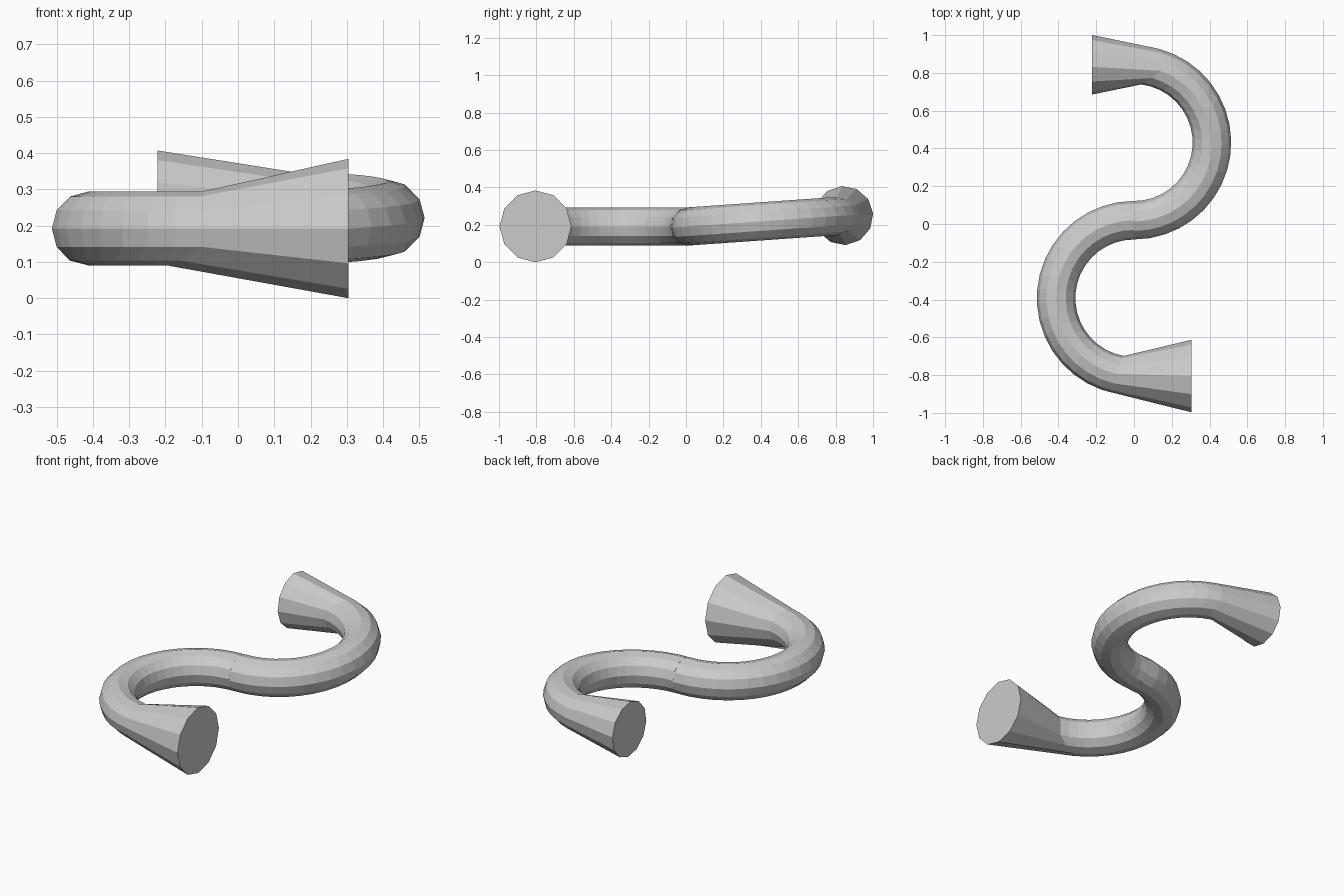
import bpy, bmesh
from math import sin, cos, pi, radians
from mathutils import Matrix

cube = bpy.data.objects.get("Cube")
if cube:
    bpy.data.objects.remove(cube, do_unlink=True)

SIDES, STEPS = 12, 18
BEND, TUBE = 0.4125, 0.102     # centreline radius and pipe radius
JOINT = Matrix.Translation((0, 0.02, 0.192))

grey = bpy.data.materials.new("light_grey")
grey.use_nodes = True
colour = (0.6, 0.6, 0.6, 1)
grey.diffuse_color = colour
grey.node_tree.nodes["Principled BSDF"].inputs["Base Color"].default_value = colour

ANGLES = [2 * pi * k / SIDES for k in range(SIDES)]


def loft(name, rings, matrix):
    """Skin a list of rings and close both ends."""
    bm = bmesh.new()
    loops = [[bm.verts.new(matrix @ Matrix.Translation(p).translation) for p in ring]
             for ring in rings]
    for a, b in zip(loops, loops[1:]):
        for k in range(SIDES):
            j = (k + 1) % SIDES
            bm.faces.new((a[k], a[j], b[j], b[k]))
    bm.faces.new(loops[0])
    bm.faces.new(loops[-1])
    bmesh.ops.recalc_face_normals(bm, faces=bm.faces)
    mesh = bpy.data.meshes.new(name)
    bm.to_mesh(mesh)
    bm.free()
    mesh.materials.append(grey)
    obj = bpy.data.objects.new(name, mesh)
    bpy.context.collection.objects.link(obj)


def bend_ring(fraction, cut):
    """Ring part of the way round the half turn; cut is where each side stops."""
    ring = []
    for p in ANGLES:
        t = (pi - radians(cut(p))) * fraction
        rho = BEND + TUBE * cos(p)
        ring.append((-rho * sin(t), rho * cos(t) - BEND, TUBE * sin(p)))
    return ring


def half(prefix, matrix, reach, mouth, cut):
    """One curved pipe with its flared end."""
    rings = [bend_ring(i / STEPS, cut) for i in range(STEPS + 1)]
    end = [(reach, -2 * BEND - mouth * cos(p), mouth * sin(p)) for p in ANGLES]
    loft(prefix + "_bend", rings, matrix)
    loft(prefix + "_flare", [rings[-1], end], matrix)


# Front half lies level
half("front", JOINT, 0.305, 0.192,
     lambda p: 10 + 4 * max(0, sin(p)) ** 2 + 18 * max(0, -sin(p)) ** 4)

# Back half is turned round and tips upward
half("back", JOINT @ Matrix.Rotation(radians(4), 4, 'X') @ Matrix.Rotation(pi, 4, 'Z'),
     0.222, 0.158,
     lambda p: 11 + 4 * cos(p) + 9 * sin(p) ** 2)
